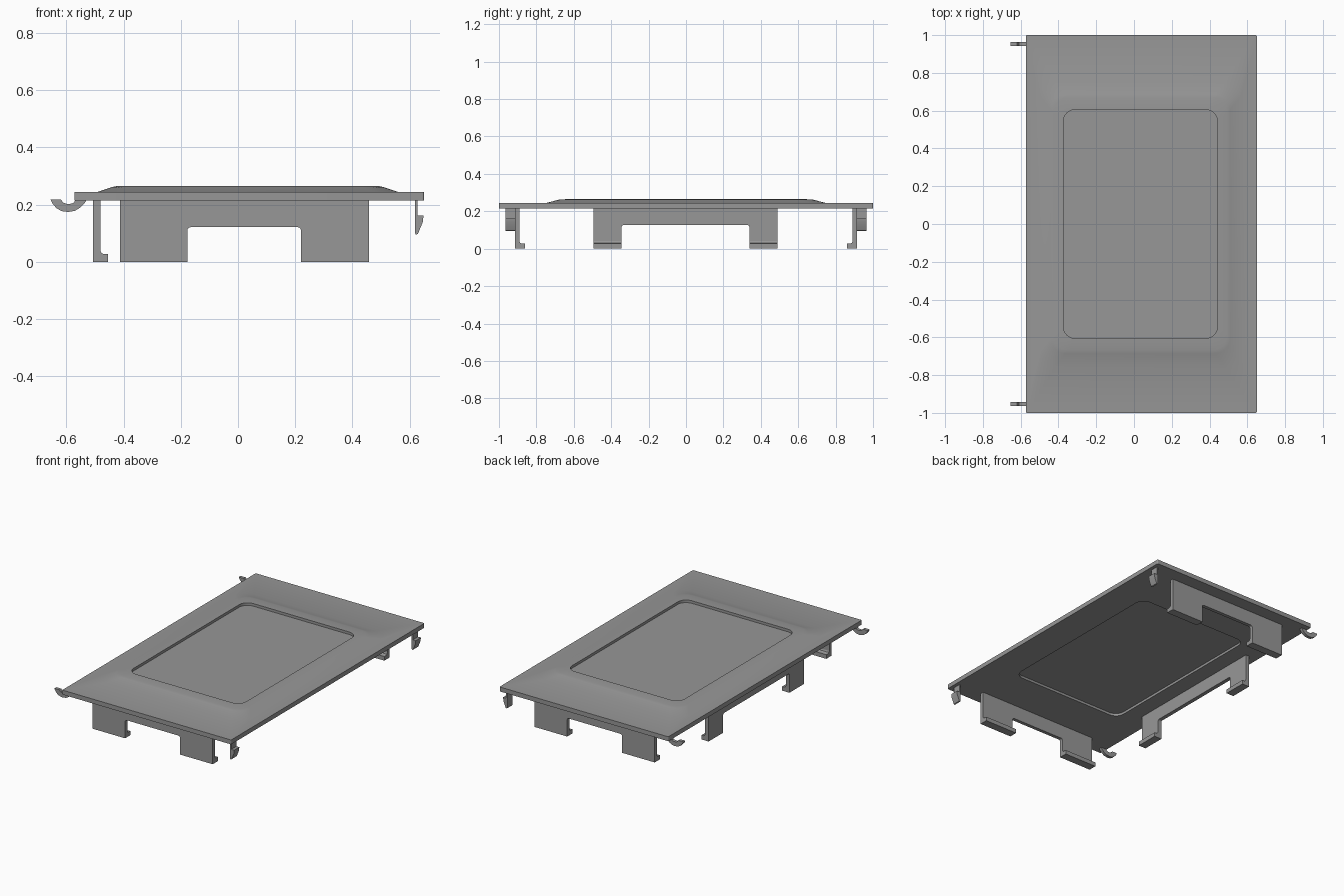
import bpy, bmesh, math
from mathutils import Vector

if "Cube" in bpy.data.objects:
    bpy.data.objects.remove(bpy.data.objects["Cube"])

CX = 0.039  # centre of the plate in x
GREY = bpy.data.materials.new("dark_grey")
GREY.diffuse_color = (0.31, 0.31, 0.31, 1)
GREY.use_nodes = True
GREY.node_tree.nodes["Principled BSDF"].inputs["Base Color"].default_value = GREY.diffuse_color


def finish(name, bm, mirror_y=False):
    bmesh.ops.recalc_face_normals(bm, faces=bm.faces)
    me = bpy.data.meshes.new(name)
    bm.to_mesh(me)
    bm.free()
    me.materials.append(GREY)
    ob = bpy.data.objects.new(name, me)
    bpy.context.collection.objects.link(ob)
    if mirror_y:
        m = ob.modifiers.new("mirror", 'MIRROR')
        m.use_axis = (False, True, False)
    bpy.ops.object.select_all(action='DESELECT')
    ob.select_set(True)
    bpy.context.view_layer.objects.active = ob
    bpy.ops.object.shade_smooth_by_angle(angle=math.radians(30))
    return ob


def prism(bm, pts, place, a, b):
    """Extrude a 2D outline from depth a to depth b; place maps (u, v, depth) to xyz."""
    vs = [bm.verts.new(place(u, v, a)) for u, v in pts]
    f = bm.faces.new(vs)
    ext = bmesh.ops.extrude_face_region(bm, geom=[f])
    move = Vector(place(0, 0, b)) - Vector(place(0, 0, a))
    bmesh.ops.translate(bm, vec=move, verts=[v for v in ext['geom'] if isinstance(v, bmesh.types.BMVert)])


def arc(cx, cz, r, a0, a1, n):
    return [(cx + r * math.cos(math.radians(a0 + (a1 - a0) * i / n)),
             cz + r * math.sin(math.radians(a0 + (a1 - a0) * i / n))) for i in range(n + 1)]


def ring(bm, cx, hx, hy, r, z, n=8):
    pts = []
    for k, (sx, sy) in enumerate(((1, 1), (-1, 1), (-1, -1), (1, -1))):
        pts += arc(cx + sx * (hx - r), sy * (hy - r), r, 90 * k, 90 * k + 90, n)
    return [bm.verts.new((x, y, z)) for x, y in pts]


# Cover plate: stacked rounded-rectangle rings from the lower panel to the upper panel
bm = bmesh.new()
PX = 0.034  # centre of the recessed panel
sections = [
    (PX, 0.407, 0.605, 0.06, 0.230),   # panel underside
    (PX, 0.407, 0.605, 0.06, 0.214),
    (CX, 0.611, 1.000, 0.006, 0.214),  # plate rim
    (CX, 0.611, 1.000, 0.006, 0.243),
    (PX, 0.528, 0.752, 0.08, 0.243),   # raised border
    (PX, 0.475, 0.685, 0.08, 0.261),
    (PX, 0.460, 0.668, 0.08, 0.264),
    (PX, 0.407, 0.605, 0.06, 0.265),
    (PX, 0.407, 0.605, 0.06, 0.248),   # panel top
]
rings = [ring(bm, *s) for s in sections]
for lo, hi in zip(rings, rings[1:]):
    for i in range(len(lo)):
        j = (i + 1) % len(lo)
        bm.faces.new((lo[i], lo[j], hi[j], hi[i]))
bm.faces.new(rings[0])
bm.faces.new(rings[-1])
finish("cover_plate", bm)


# Clip walls: notched wall plus two inward feet
def clip_wall(name, u0, u1, n0, n1, nz, outer, inner, toe, place, swap, mirror):
    bm = bmesh.new()
    r = 0.012
    outline = [(u0, 0.215), (u0, 0), (n0, 0)]
    outline += arc(n0 + r, nz - r, r, 180, 90, 4) + arc(n1 - r, nz - r, r, 90, 0, 4)
    outline += [(n1, 0), (u1, 0), (u1, 0.215)]
    prism(bm, outline, place, outer, inner)
    foot = [(inner, 0), (toe, 0), (toe, 0.027), (inner + 0.012, 0.027),
            (inner + 0.004, 0.031), (inner, 0.04)]
    for a, b in ((u0, n0), (n1, u1)):
        prism(bm, foot, swap, a, b)
    return finish(name, bm, mirror)


xz = lambda u, v, d: (u, d, v)   # outline in x-z, depth along y
yz = lambda u, v, d: (d, u, v)   # outline in y-z, depth along x
clip_wall("end_clip_walls", -0.413, 0.457, -0.177, 0.22, 0.121,
          -0.914, -0.891, -0.86, xz, yz, True)
clip_wall("side_clip_wall", -0.495, 0.49, -0.345, 0.34, 0.126,
          -0.507, -0.481, -0.454, yz, xz, False)

# Curved hinge hooks on the left edge
bm = bmesh.new()
hook = [(-0.655, 0.218), (-0.648, 0.203), (-0.634, 0.187), (-0.616, 0.177), (-0.594, 0.174),
        (-0.570, 0.178), (-0.550, 0.190), (-0.536, 0.204), (-0.530, 0.215), (-0.570, 0.215),
        (-0.571, 0.208), (-0.582, 0.203), (-0.597, 0.202), (-0.610, 0.206), (-0.619, 0.218)]
prism(bm, hook, xz, -0.963, -0.943)
finish("hinge_hooks", bm, True)

# Snap catches under the right edge
bm = bmesh.new()
catch = [(0.618, 0.215), (0.618, 0.100), (0.622, 0.095), (0.629, 0.098), (0.646, 0.140),
         (0.648, 0.162), (0.627, 0.162), (0.627, 0.215)]
prism(bm, catch, xz, -0.965, -0.912)
finish("snap_catches", bm, True)
